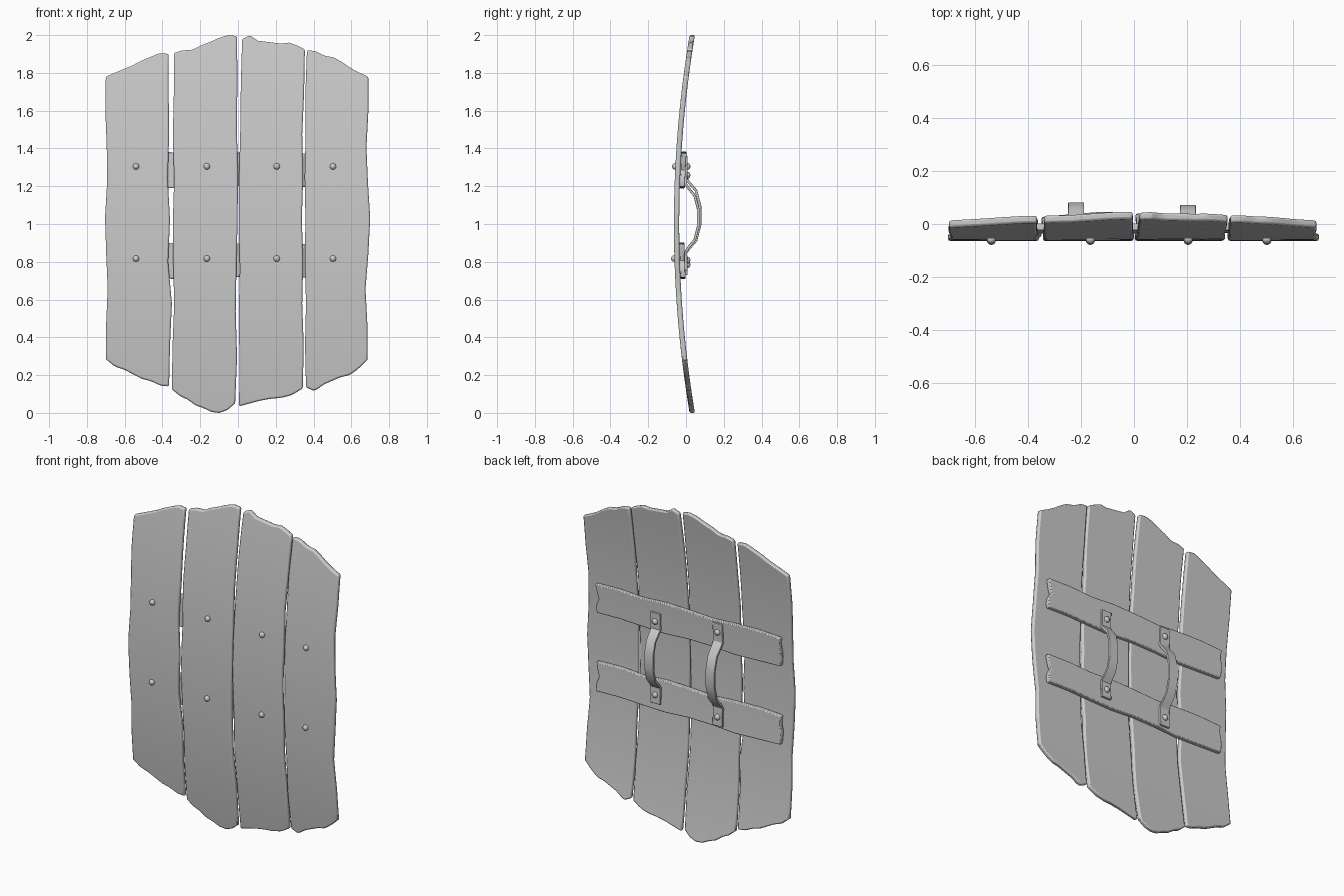
import bpy, bmesh, math
from mathutils import Vector

if "Cube" in bpy.data.objects:
    bpy.data.objects.remove(bpy.data.objects["Cube"])


def sample(vals, t):
    # linear lookup in an evenly spaced list
    f = t * (len(vals) - 1)
    i = min(int(f), len(vals) - 2)
    return vals[i] + (vals[i + 1] - vals[i]) * (f - i)


def finish(name, bm, bevel=0.0):
    bmesh.ops.recalc_face_normals(bm, faces=bm.faces[:])
    me = bpy.data.meshes.new(name)
    bm.to_mesh(me)
    bm.free()
    ob = bpy.data.objects.new(name, me)
    bpy.context.collection.objects.link(ob)
    bpy.ops.object.select_all(action='DESELECT')
    ob.select_set(True)
    bpy.context.view_layer.objects.active = ob
    bpy.ops.object.shade_smooth_by_angle(angle=math.radians(30))
    if bevel:
        mod = ob.modifiers.new("edge_bevel", 'BEVEL')
        mod.width = bevel
        mod.segments = 2
        mod.limit_method = 'ANGLE'
        mod.angle_limit = math.radians(55)
    return ob


def front_y(z):
    return -0.064 + 0.083 * (z - 1) ** 2


def slab(name, left, right, bottom, top, y0, thick, nu, nv, bevel):
    # ragged board: outline from four edge lists, bent along z
    bm = bmesh.new()
    layers = []
    for dy in (0, thick):
        rows = []
        for j in range(nv + 1):
            v = j / nv
            l, r = sample(left, v), sample(right, v)
            row = []
            for i in range(nu + 1):
                u = i / nu
                b, t = sample(bottom, u), sample(top, u)
                z = b + (t - b) * v
                row.append(bm.verts.new((l + (r - l) * u, front_y(z) + y0 + dy, z)))
            rows.append(row)
        for j in range(nv):
            for i in range(nu):
                bm.faces.new((rows[j][i], rows[j][i + 1], rows[j + 1][i + 1], rows[j + 1][i]))
        layers.append(rows)

    def rim(g):
        return ([g[0][i] for i in range(nu)] + [g[j][nu] for j in range(nv)] +
                [g[nv][i] for i in range(nu, 0, -1)] + [g[j][0] for j in range(nv, 0, -1)])
    a, b = rim(layers[0]), rim(layers[1])
    for k in range(len(a)):
        m = (k + 1) % len(a)
        bm.faces.new((a[k], a[m], b[m], b[k]))
    return finish(name, bm, bevel)


# four planks: left, right (bottom to top), bottom, top (left to right)
planks = [
    ([-.70, -.698, -.69, -.698, -.704, -.693, -.695, -.702, -.70],
     [-.365, -.36, -.35, -.37, -.36, -.372, -.365, -.367, -.367],
     [.285, .245, .23, .205, .18, .168, .145, .14],
     [1.78, 1.80, 1.82, 1.84, 1.865, 1.885, 1.905, 1.90]),
    ([-.35, -.347, -.338, -.343, -.345, -.338, -.345, -.34, -.34],
     [-.015, -.005, -.012, -.008, -.002, 0, -.006, -.003, -.005],
     [.125, .09, .07, .04, .025, .005, 0, .015, .05],
     [1.905, 1.92, 1.92, 1.945, 1.963, 1.985, 2.0, 1.995]),
    ([.006, .008, .004, .01, .004, .006, .012, .015, .022],
     [.343, .348, .34, .345, .338, .345, .34, .35, .354],
     [.035, .05, .065, .075, .08, .095, .13],
     [1.98, 1.998, 1.97, 1.965, 1.96, 1.955, 1.96, 1.945, 1.925]),
    ([.36, .355, .36, .354, .357, .353, .358, .357, .365],
     [.685, .685, .675, .69, .70, .688, .68, .69, .69],
     [.135, .115, .15, .17, .19, .20, .235, .28],
     [1.92, 1.915, 1.89, 1.883, 1.857, 1.825, 1.80, 1.78]),
]
for n, (l, r, b, t) in enumerate(planks):
    slab(f"plank_{n + 1}", l, r, b, t, 0, 0.028, 16, 32, 0.008)

# two cross battens on the back, with chipped ends
wave_top = [0, .008, .004, -.006, .002, .006, -.004, .004, 0]
wave_bot = [.006, 0, -.006, .004, .006, -.004, 0, .006, .002]
for name, z0, z1 in (("batten_upper", 1.195, 1.375), ("batten_lower", .715, .895)):
    slab(name, [-.635, -.642, -.64, -.63, -.638], [.61, .618, .595, .608, .615],
         [z0 + w for w in wave_bot], [z1 + w for w in wave_top], 0.028, 0.027, 24, 6, 0.005)


def rivet(name, x, y, z, r, depth):
    # low dome head
    bm = bmesh.new()
    bmesh.ops.create_uvsphere(bm, u_segments=14, v_segments=8, radius=r)
    for v in bm.verts:
        v.co = Vector((x + v.co.x, y + v.co.y * depth, z + v.co.z))
    return finish(name, bm)


# front rivets
for i, x in enumerate((-.54, -.165, .205, .503)):
    for j, z in enumerate((.817, 1.305)):
        rivet(f"front_rivet_{i}_{j}", x, front_y(z) - .002, z, .017, 0.95)


def handle(name, x, zc, half, reach, rivet_zs):
    # bent strap with flat end plates, mirrored about its middle
    th = 0.014
    half_path = [(.002, 1.0, .033), (-.001, .64, .033), (.012, .57, .031),
                 (reach * .68, .42, .03), (reach * .95, .16, .03)]
    path = [(y, zc + half * f, w) for y, f, w in half_path]
    path += [(y, zc - half * f, w) for y, f, w in reversed(half_path)]
    bm = bmesh.new()
    rings = []
    for k, (y, z, w) in enumerate(path):
        p, q = path[max(k - 1, 0)], path[min(k + 1, len(path) - 1)]
        d = Vector((q[0] - p[0], q[1] - p[1])).normalized()
        n = Vector((-d.y, d.x)) * th / 2
        rings.append([bm.verts.new((x + sx * w, y + s * n.x, z + s * n.y))
                      for sx, s in ((-1, -1), (1, -1), (1, 1), (-1, 1))])
    for a, b in zip(rings, rings[1:]):
        for k in range(4):
            m = (k + 1) % 4
            bm.faces.new((a[k], a[m], b[m], b[k]))
    bm.faces.new(rings[0])
    bm.faces.new(rings[-1])
    finish(name, bm, 0.002)
    for j, z in enumerate(rivet_zs):
        rivet(f"{name}_rivet_{j}", x, .008, z, .018, 0.85)


# two grip handles
handle("handle_large", -.219, 1.045, .315, .078, (1.305, .785))
handle("handle_small", .204, 1.033, .278, .068, (1.258, .808))
